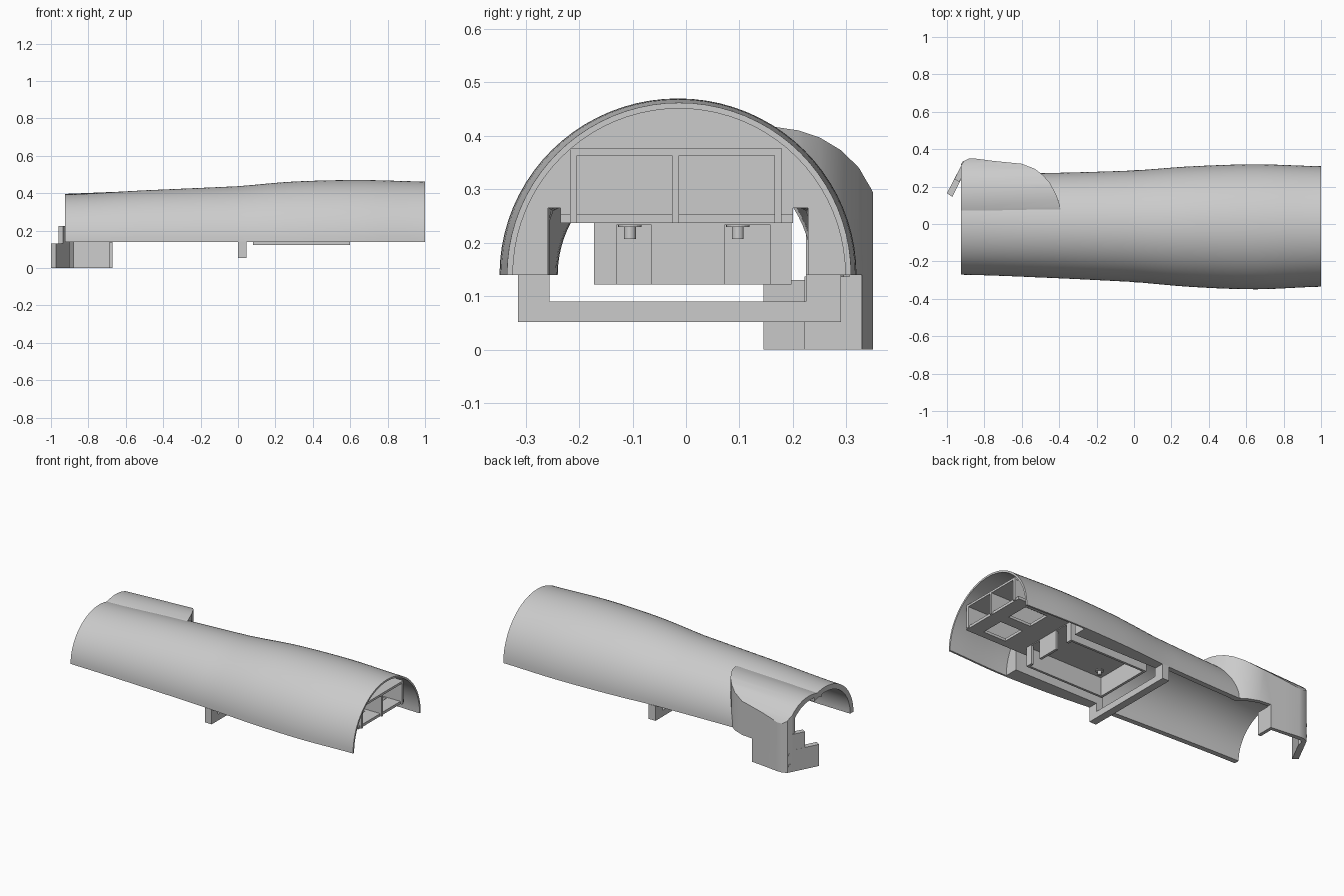
import bpy
import bmesh
from math import sin, cos, pi, radians
from mathutils import Vector, Matrix

if "Cube" in bpy.data.objects:
    bpy.data.objects.remove(bpy.data.objects["Cube"])

grey = bpy.data.materials.new("plain grey")
grey.use_nodes = True
GREY = (0.6, 0.6, 0.6, 1)
grey.diffuse_color = GREY
grey.node_tree.nodes["Principled BSDF"].inputs["Base Color"].default_value = GREY


def finish(name, bm):
    bmesh.ops.recalc_face_normals(bm, faces=bm.faces)
    mesh = bpy.data.meshes.new(name)
    bm.to_mesh(mesh)
    bm.free()
    obj = bpy.data.objects.new(name, mesh)
    bpy.context.collection.objects.link(obj)
    mesh.materials.append(grey)
    return obj


def box(name, x, y, z):
    bm = bmesh.new()
    bmesh.ops.create_cube(bm, size=1)
    for v in bm.verts:
        v.co = [(r[0] + r[1]) / 2 + c * (r[1] - r[0]) for r, c in zip((x, y, z), v.co)]
    return finish(name, bm)


def prism(name, points, axis, low, high, slope=0):
    """Extrude an outline along x (points are y, z) or z (points are x, y)."""
    bm = bmesh.new()
    place = (lambda p, d: (d, *p)) if axis == "x" else (lambda p, d: (*p, d))
    face = bm.faces.new([bm.verts.new(place(p, low)) for p in points])
    out = bmesh.ops.extrude_face_region(bm, geom=[face])["geom"]
    move = Vector((high - low, 0, 0) if axis == "x" else (0, 0, high - low))
    bmesh.ops.translate(bm, vec=move, verts=[g for g in out if isinstance(g, bmesh.types.BMVert)])
    for v in bm.verts:
        if v.co.z > .2:
            v.co.z += slope * (v.co.x + .4)
    return finish(name, bm)


def rod(name, start, end, radius):
    bm = bmesh.new()
    a, b = Vector(start), Vector(end)
    bmesh.ops.create_cone(bm, cap_ends=True, segments=20, radius1=radius, radius2=radius, depth=(b - a).length)
    turn = (b - a).to_track_quat("Z", "Y").to_matrix().to_4x4()
    bm.transform(Matrix.Translation((a + b) / 2) @ turn)
    return finish(name, bm)


def apply(obj, other, operation="DIFFERENCE"):
    """Boolean with a helper, applied, then drop the helper."""
    other.hide_render = True
    mod = obj.modifiers.new("cut", "BOOLEAN")
    mod.object, mod.operation, mod.solver = other, operation, "EXACT"
    bpy.context.view_layer.objects.active = obj
    bpy.ops.object.modifier_apply(modifier=mod.name)
    bpy.data.objects.remove(other)


def smooth(obj):
    bpy.ops.object.select_all(action="DESELECT")
    obj.select_set(True)
    bpy.context.view_layer.objects.active = obj
    bpy.ops.object.shade_smooth_by_angle(angle=radians(25))


# Arched shell: stations of x, middle y, half width, height
STATIONS = [(-.925, 0, .271, .253), (-.5, -.007, .279, .275), (0, -.012, .298, .297),
            (.3, -.014, .322, .322), (.65, -.015, .334, .33), (1, -.013, .322, .322)]
BASE, SIDES = .14, 40


def station(x):
    """Smooth curve through the stations."""
    last = len(STATIONS) - 1
    i = max(k for k in range(last) if STATIONS[k][0] <= x)
    p = [STATIONS[min(max(k, 0), last)] for k in range(i - 1, i + 3)]
    t = (x - p[1][0]) / (p[2][0] - p[1][0])
    return [b + .5 * t * (c - a + t * (2*a - 5*b + 4*c - d + t * (3 * (b - c) + d - a)))
            for a, b, c, d in list(zip(*p))[1:]]


def arch(x, thick, side, ceiling):
    """Outer and inner arcs; the inner one is squared off by side and ceiling."""
    mid, half, high = station(x)
    angles = [pi * k / SIDES for k in range(SIDES + 1)]
    return [[(x, mid + max(-wide, min(wide, (half - t) * cos(a))), min(top, BASE + (high - t) * sin(a)))
             for a in angles] for t, wide, top in ((0, 1, 1), (thick, side, ceiling))]


# Lengths of shell: start, end, wall thickness, inner half width, inner ceiling
DECK = .237
SPANS = [(-.925, 0, .031, 1, 1), (0, .6, .033, .243, .265), (.6, 1, .011, 1, 1)]
bm = bmesh.new()
rings = []
for start, end, thick, side, ceiling in SPANS:
    steps = round((end - start) * 18)
    for k in range(steps + 1):
        outer, inner = arch(start + (end - start) * k / steps, thick, side, ceiling)
        rings.append([bm.verts.new(p) for p in outer + inner[::-1]])
count = len(rings[0])
for a, b in zip(rings, rings[1:]):
    for i in range(count):
        j = (i + 1) % count
        bm.faces.new((a[i], a[j], b[j], b[i]))
for ring in (rings[0], rings[-1]):
    for i in range(SIDES):
        bm.faces.new((ring[i], ring[i + 1], ring[count - 2 - i], ring[count - 1 - i]))
bmesh.ops.remove_doubles(bm, verts=bm.verts, dist=1e-5)
shell = finish("arched_shell", bm)

# Side housing: rounded roof section crossed with the plan outline
ROOF = [(.03, .388), (.08, .407), (.13, .416), (.17, .417), (.21, .412), (.25, .4),
        (.29, .378), (.325, .347), (.345, .32), (.36, .295)]
PLAN = [(-.925, .03), (-.925, .31), (-.91, .337), (-.885, .349), (-.85, .35), (-.75, .337),
        (-.6, .322), (-.53, .295), (-.485, .26), (-.45, .22), (-.415, .155), (-.395, .095), (-.39, .03)]
INNER = [(-1.1, -.02), (-1.1, .27), (-.92, .285), (-.88, .325), (-.75, .314), (-.61, .3),
         (-.55, .275), (-.49, .22), (-.45, .15), (-.44, -.02)]
INNER_LOW = [(-1.1, -.02), (-1.1, .27), (-.92, .285), (-.88, .325), (-.75, .314), (-.69, .309), (-.69, -.02)]
SLOPE = .04


def cavity():
    section = [(-.01, 0)] + [(y - .022, z - .028) for y, z in ROOF] + [(.338, 0)]
    hollow = prism("hollow", section, "x", -1.2, -.3, SLOPE)
    apply(hollow, prism("hollow_plan", INNER, "z", BASE - .003, .6), "INTERSECT")
    return hollow


housing = prism("side_housing", [(.03, 0)] + ROOF + [(.36, 0)], "x", -.95, -.35, SLOPE)
apply(housing, prism("plan", PLAN, "z", -.1, .6), "INTERSECT")
apply(housing, cavity())
apply(housing, prism("low_hollow", INNER_LOW, "z", -.1, .16))
apply(housing, box("under_cut", (-.67, -.2), (-.1, .5), (-.1, BASE)))
apply(housing, box("inner_cut", (-1.1, -.2), (-.1, .222), (-.1, BASE)))
arm_arc = [(y, z) for x, y, z in arch(-.55, .034, 1, 1)[1]]
apply(housing, prism("arm_hollow", arm_arc + [(-.2, .1), (.235, .1)], "x", -.66, -.3))
opening = cavity()
apply(opening, box("opening_side", (-1.2, -.3), (.1, .5), (0, .6)), "INTERSECT")
apply(shell, opening)
for part in (shell, housing):
    smooth(part)

# Slanted hook at the housing end, with a raised tab and two screws
prism("hook_plate", [(-.9, .325), (-.925, .31), (-1, .165), (-.972, .145), (-.9, .285)], "z", 0, .13)
prism("hook_tab", [(-.925, .31), (-.96, .24), (-.935, .225), (-.9, .285)], "z", .13, .225)
for z in (.04, .105):
    rod("hook_screw", (-.9, .315, z), (-.921, .326, z), .01)

# Two-bay compartment at the wide end
box("compartment_roof", (.6, .975), (-.217, .18), (.363, .376))
for name, y in (("right_wall", -.217), ("divider", -.026), ("left_wall", .166)):
    box("compartment_" + name, (.6, .975), (y, y + .013), (DECK, .376))

# Floor with two windows, and the deck that carries on from it
floor = box("compartment_floor", (.59, .965), (-.235, .2), (DECK, .253))
for y in (-.19, .015):
    apply(floor, box("window", (.73, .88), (y, y + .14), (.2, .3)))
box("deck", (0, .6), (-.235, .2), (DECK, .268))

# Open tray under the deck, notched at one end
tray = box("tray", (.08, .6), (-.172, .197), (.122, .24))
apply(tray, box("tray_hollow", (.095, .585), (-.158, .183), (.05, .234)))
for y, wide in ((-.13, .065), (.072, .086)):
    apply(tray, box("notch", (.57, .63), (y, y + wide), (.05, .233)))
for x in (.15, .5):
    for y in (-.105, .097):
        rod("tray_boss", (x, y, .207), (x, y, .238), .011)
        rod("tray_boss_collar", (x, y, .229), (x, y, .238), .022)

# U-shaped cross bar
U = [(-.314, .052), (.29, .052), (.29, .141), (.225, .141), (.225, .09), (-.255, .09), (-.255, .141), (-.314, .141)]
prism("cross_bar", U, "x", 0, .045)
